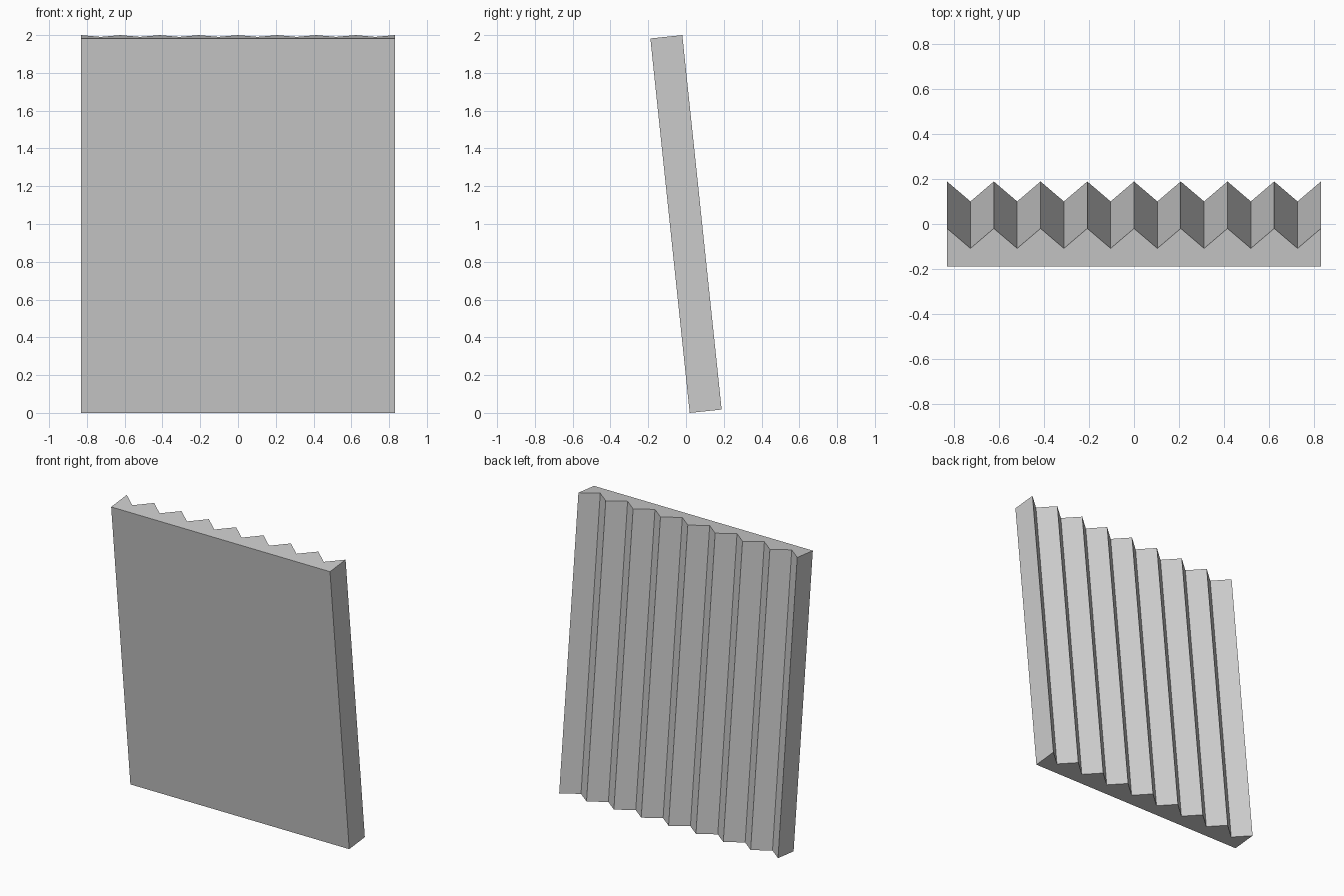
import bpy, bmesh, math
from mathutils import Matrix

cube = bpy.data.objects.get("Cube")
if cube:
    bpy.data.objects.remove(cube, do_unlink=True)

# Panel dimensions
WIDTH, HEIGHT, DEPTH = 1.66, 1.993, 0.17
GROOVE, RIDGES = 0.089, 8
TILT = math.radians(6)

grey = bpy.data.materials.new("plain_grey")
grey.use_nodes = True
grey.diffuse_color = (0.6, 0.6, 0.6, 1)
grey.node_tree.nodes["Principled BSDF"].inputs["Base Color"].default_value = (0.6, 0.6, 0.6, 1)

# Zigzag cross-section: flat front, V-grooved back
steps = RIDGES * 2
profile = [(-WIDTH / 2, 0), (WIDTH / 2, 0)]
for i in range(steps, -1, -1):
    profile.append((WIDTH * (i / steps - 0.5), DEPTH - GROOVE * (i % 2)))

# Extrude the section to full height
bm = bmesh.new()
base = bm.faces.new([bm.verts.new((x, y, 0)) for x, y in profile])
extruded = bmesh.ops.extrude_face_region(bm, geom=[base], use_keep_orig=True)["geom"]
top = [v for v in extruded if isinstance(v, bmesh.types.BMVert)]
bmesh.ops.translate(bm, verts=top, vec=(0, 0, HEIGHT))
bmesh.ops.recalc_face_normals(bm, faces=bm.faces)

# Lean forward about the bottom front edge, then centre in depth
bm.transform(Matrix.Rotation(TILT, 4, "X"))
ys = [v.co.y for v in bm.verts]
bmesh.ops.translate(bm, verts=bm.verts, vec=(0, -(min(ys) + max(ys)) / 2, 0))

mesh = bpy.data.meshes.new("ridged_panel")
bm.to_mesh(mesh)
bm.free()
mesh.materials.append(grey)
panel = bpy.data.objects.new("ridged_panel", mesh)
bpy.context.collection.objects.link(panel)
